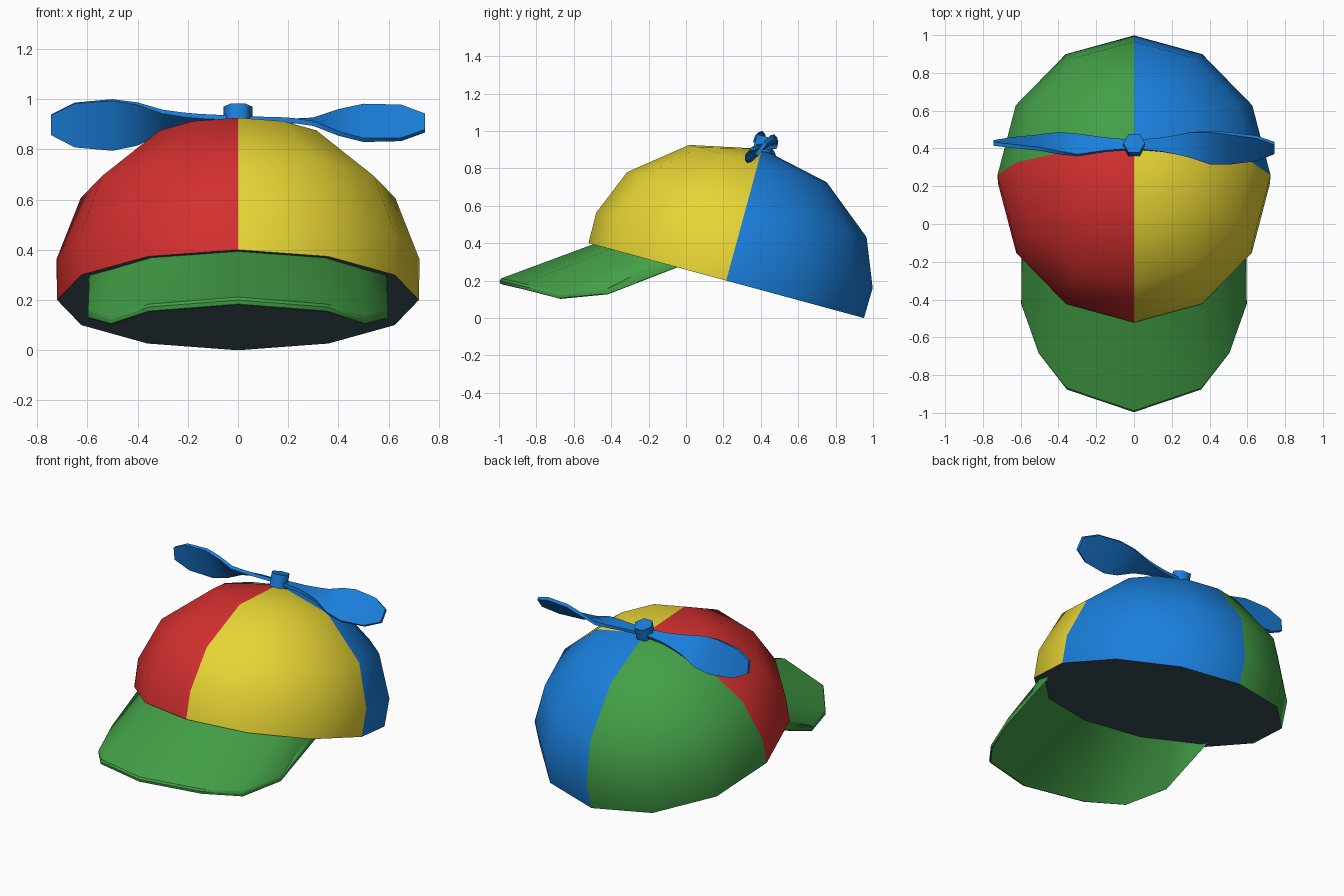
import bpy, bmesh, math
from mathutils import Matrix, Vector

if "Cube" in bpy.data.objects:
    bpy.data.objects.remove(bpy.data.objects["Cube"])


def material(name, hex_code):
    srgb = [int(hex_code[i:i + 2], 16) / 255 for i in (0, 2, 4)]
    lin = [c / 12.92 if c <= 0.04045 else ((c + 0.055) / 1.055) ** 2.4 for c in srgb]
    m = bpy.data.materials.new(name)
    m.diffuse_color = (*lin, 1)
    m.use_nodes = True
    m.node_tree.nodes["Principled BSDF"].inputs["Base Color"].default_value = m.diffuse_color
    return m


RED, YELLOW = material("red", "D32F2F"), material("yellow", "FFEB3B")
GREEN, BLUE = material("green", "43A047"), material("blue", "1A7FDC")
DARK = material("dark lining", "455A64")

# The whole crown leans back: local z is the crown axis, origin at rim centre
TILT = Matrix.Translation((0, 0.215, 0.2)) @ Matrix.Rotation(math.radians(-15.2), 4, 'X')


def finish(name, bm, mats, angle, tilt=True):
    bmesh.ops.recalc_face_normals(bm, faces=bm.faces[:])
    me = bpy.data.meshes.new(name)
    bm.to_mesh(me)
    bm.free()
    for m in mats:
        me.materials.append(m)
    ob = bpy.data.objects.new(name, me)
    bpy.context.collection.objects.link(ob)
    if tilt:
        ob.matrix_world = TILT
    for o in bpy.context.selected_objects:
        o.select_set(False)
    ob.select_set(True)
    bpy.context.view_layer.objects.active = ob
    bpy.ops.object.shade_smooth_by_angle(angle=math.radians(angle))
    return ob


def bridge(bm, rings, closed=True):
    for a, b in zip(rings, rings[1:]):
        n = len(a)
        for i in range(n if closed else n - 1):
            j = (i + 1) % n
            bm.faces.new((a[i], a[j], b[j], b[i]))


# Crown: twelve-sided dome in four coloured quarters, closed by a dark underside
bm = bmesh.new()
rings = []
for s, h in ((1, 0), (1.004, 0.167), (0.87, 0.42), (0.5, 0.648)):
    rings.append([bm.verts.new((0.72 * s * math.sin(k * math.pi / 6),
                                -0.763 * s * math.cos(k * math.pi / 6), h)) for k in range(12)])
bridge(bm, rings)
apex = bm.verts.new((0, 0, 0.73))
for i in range(12):
    bm.faces.new((rings[-1][i], rings[-1][(i + 1) % 12], apex))
bm.faces.new(rings[0])
for f in bm.faces:
    c = f.calc_center_median()
    if len(f.verts) == 12:
        f.material_index = 4
    else:
        f.material_index = (1 if c.x > 0 else 0) + (2 if c.y > 0 else 0)
finish("crown", bm, [RED, YELLOW, GREEN, BLUE, DARK], 60)

# Brim: arched strip from inside the crown rim to the outer edge, mirrored and thickened
inner = [(0, -0.44, 0.415), (0.345, -0.35, 0.39), (0.47, -0.215, 0.355), (0.59, -0.1, 0.322)]
outer = [(0, -0.998, 0.208), (0.355, -0.878, 0.18), (0.505, -0.685, 0.13), (0.597, -0.425, 0.155)]
bm = bmesh.new()
for side in (1, -1):
    a, b = ([bm.verts.new((x * side, y, z)) for x, y, z in row] for row in (inner, outer))
    bridge(bm, [a, b], closed=False)
    end = bm.verts.new((0.595 * side, -0.03, 0.305))
    bm.faces.new((a[-1], b[-1], end))
bmesh.ops.remove_doubles(bm, verts=bm.verts[:], dist=0.001)
low = bmesh.ops.extrude_face_region(bm, geom=bm.faces[:], use_keep_orig=True)
for v in low["geom"]:
    if isinstance(v, bmesh.types.BMVert):
        v.co += Vector((0, 0.006, -0.032))
brim = finish("brim", bm, [GREEN], 50, tilt=False)
bevel = brim.modifiers.new("soft edge", 'BEVEL')
bevel.width, bevel.segments, bevel.angle_limit = 0.008, 1, math.radians(50)

# Propeller hub: small hexagonal peg on the crown axis
bm = bmesh.new()
bmesh.ops.create_cone(bm, cap_ends=True, segments=6, radius1=0.058, radius2=0.058, depth=0.1,
                      matrix=Matrix.Translation((0, 0.004, 0.748)) @ Matrix.Rotation(math.pi / 2, 4, 'Z'))
finish("propeller_hub", bm, [BLUE], 65)

# Propeller blades: twisted lofts of (x, chord, twist, y offset, height)
stations = [(0.02, 0.05, 5, 0, 0.745), (0.15, 0.075, 10, 0, 0.744), (0.22, 0.1, 14, 0, 0.742),
            (0.3, 0.135, 21, 0, 0.738), (0.4, 0.19, 43, -0.012, 0.732), (0.5, 0.21, 56, -0.016, 0.729),
            (0.65, 0.178, 63, -0.016, 0.729), (0.744, 0.08, 68, -0.014, 0.729)]
for side, name in ((1, "blade_right"), (-1, "blade_left")):
    bm = bmesh.new()
    rings = []
    for x, chord, twist, dy, h in stations:
        rot = Matrix.Rotation(math.radians(twist), 4, 'X')
        ring = []
        for u, w in ((-1, -1), (1, -1), (1, 1), (-1, 1)):
            p = rot @ Vector((0, u * chord / 2, w * 0.01)) + Vector((x, dy, h))
            ring.append(bm.verts.new((p.x * side, p.y * side + 0.01, p.z)))
        rings.append(ring)
    bridge(bm, rings)
    bm.faces.new(rings[0])
    bm.faces.new(rings[-1])
    finish(name, bm, [BLUE], 45)
